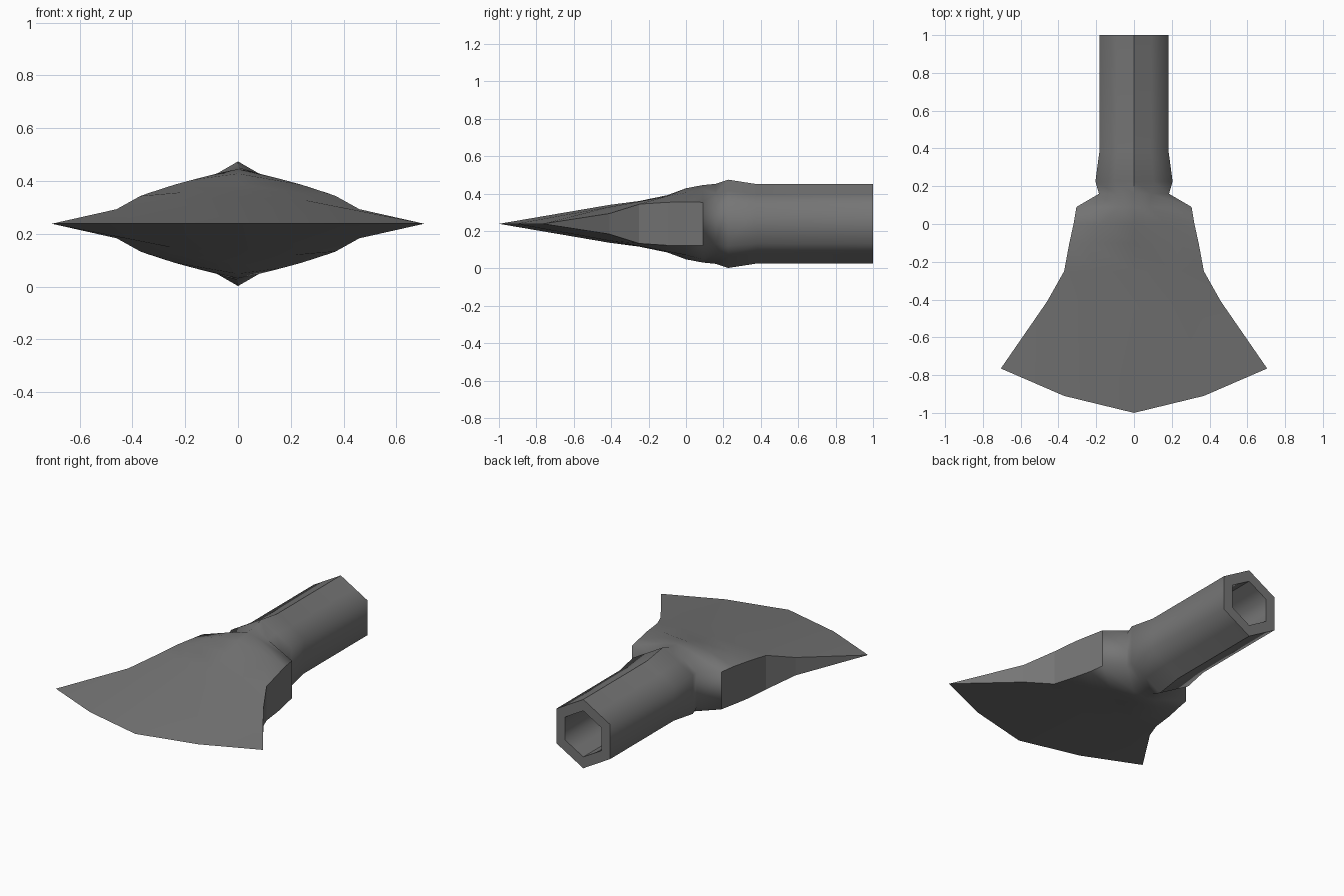
import bpy
import bmesh
from math import radians

cube = bpy.data.objects.get("Cube")
if cube:
    bpy.data.objects.remove(cube, do_unlink=True)

MID_Z = 0.238


def make_material(name, grey):
    mat = bpy.data.materials.new(name)
    mat.use_nodes = True
    color = (grey, grey, grey, 1)
    mat.diffuse_color = color
    bsdf = mat.node_tree.nodes["Principled BSDF"]
    bsdf.inputs["Base Color"].default_value = color
    bsdf.inputs["Roughness"].default_value = 0.6
    return mat


def hex_section(y, r):
    """Quarter of a pointy-top hexagon: ridge, slope middle, side corner."""
    w = r * 0.866
    return [(0, y, r), (w / 2, y, r * 0.75), (w, y, r / 2)]


def blade_section(y, ridge, mid_x, mid_z, side_x, side_z):
    return [(0, y, ridge), (mid_x, y, mid_z), (side_x, y, side_z)]


def add_ring(bm, quarter):
    """Mirror a quarter section into a closed ring."""
    c, m, s = quarter
    right = [c, m, s] + [(x, y, -z) for x, y, z in (s, m, c)]
    left = [(-x, y, z) for x, y, z in reversed(right[1:-1])]
    return [bm.verts.new((x, y, z + MID_Z)) for x, y, z in right + left]


def bridge(bm, a, b):
    n = len(a)
    for i in range(n):
        j = (i + 1) % n
        bm.faces.new((a[i], a[j], b[j], b[i]))


# Sections from the socket floor, out of its mouth and along to the cutting edge
sections = [
    hex_section(0.35, 0.142),
    hex_section(1, 0.142),
    hex_section(1, 0.212),
    hex_section(0.38, 0.212),
    hex_section(0.225, 0.236),
    hex_section(0.16, 0.214),
    blade_section(0.09, 0.207, 0.08, 0.19, 0.305, 0.115),
    blade_section(0, 0.19, 0.17, 0.167, 0.32, 0.117),
    blade_section(-0.1, 0.153, 0.24, 0.148, 0.342, 0.115),
    blade_section(-0.25, 0.122, 0.21, 0.119, 0.37, 0.105),
    blade_section(-0.41, 0.101, 0.25, 0.09, 0.46, 0.055),
    [(0, -1, 0), (0.37, -0.91, 0), (0.705, -0.765, 0)],
]

bm = bmesh.new()
rings = [add_ring(bm, s) for s in sections]
for a, b in zip(rings, rings[1:]):
    bridge(bm, a, b)
bm.faces.new(rings[0])

# Close the cutting edge into a single line
bmesh.ops.remove_doubles(bm, verts=bm.verts, dist=0.0005)
bmesh.ops.recalc_face_normals(bm, faces=bm.faces)

# Smooth faces, with sharp socket ridges, blade borders and rims
for f in bm.faces:
    f.smooth = True
for e in bm.edges:
    ridge = all(abs(v.co.x) < 0.001 and v.co.y > 0.15 for v in e.verts)
    border = all(abs(v.co.x) > 0.3 for v in e.verts)
    steep = e.calc_face_angle(0) > radians(62)
    e.smooth = not (ridge or border or steep)

mesh = bpy.data.meshes.new("axe_head")
bm.to_mesh(mesh)
bm.free()
mesh.materials.append(make_material("dark steel grey", 0.18))
axe_head = bpy.data.objects.new("axe_head", mesh)
bpy.context.collection.objects.link(axe_head)
